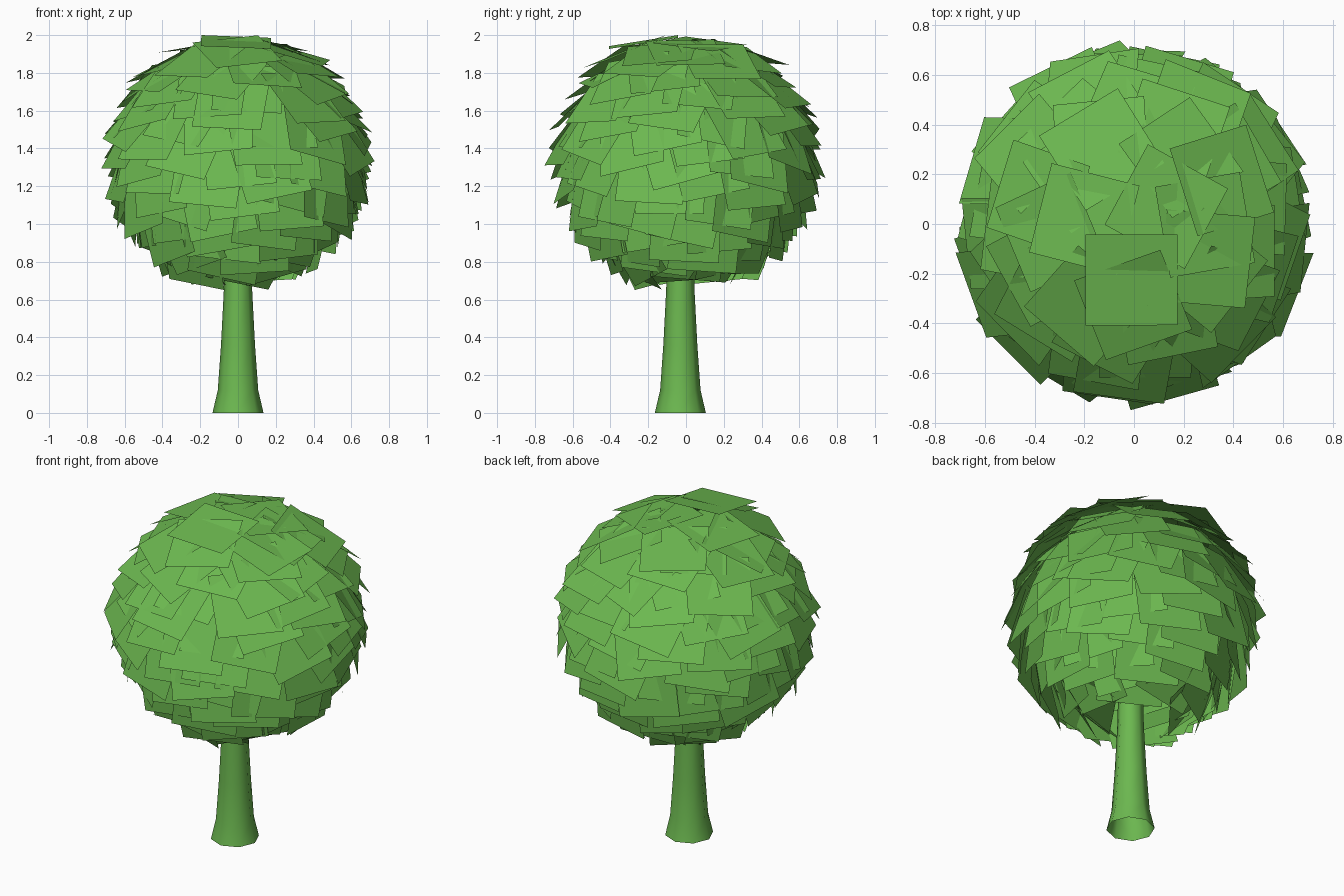
import bpy, bmesh, math, random
from mathutils import Vector, Matrix

cube = bpy.data.objects.get("Cube")
if cube:
    bpy.data.objects.remove(cube, do_unlink=True)

random.seed(11)
UP = Vector((0, 0, 1))
CARD = 0.37                          # side of a square leaf card
CENTRE = Vector((0, 0, 1.34))        # middle of the crown

green = bpy.data.materials.new("leaf_green")
green.use_nodes = True
green.diffuse_color = (0.15, 0.48, 0.08, 1)
green.node_tree.nodes["Principled BSDF"].inputs["Base Color"].default_value = green.diffuse_color


def make_object(name, bm):
    mesh = bpy.data.meshes.new(name)
    bm.to_mesh(mesh)
    bm.free()
    mesh.materials.append(green)
    obj = bpy.data.objects.new(name, mesh)
    bpy.context.collection.objects.link(obj)
    return obj


def add_card(bm, centre, normal, roll):
    """Add one square leaf card, its upper edge pointing up the crown."""
    side = Matrix.Rotation(roll, 3, normal) @ UP.cross(normal).normalized()
    rise = normal.cross(side)
    h = CARD / 2
    corners = [(-h, -h), (h, -h), (h, h), (-h, h)]
    bm.faces.new([bm.verts.new(centre + side * a + rise * b) for a, b in corners])


# Trunk: an open flared tube with eight sides
bm = bmesh.new()
rings = []
for r, z in [(0.135, 0), (0.107, 0.12), (0.09, 0.36), (0.075, 0.65), (0.07, 0.85)]:
    rings.append([bm.verts.new((r * math.cos(k * math.tau / 8),
                                r * math.sin(k * math.tau / 8) - 0.03, z)) for k in range(8)])
for low, high in zip(rings, rings[1:]):
    for k in range(8):
        j = (k + 1) % 8
        bm.faces.new((low[k], low[j], high[j], high[k]))
trunk = make_object("trunk", bm)
for poly in trunk.data.polygons:
    poly.use_smooth = True

# Crown: leaf cards spread evenly over a ball, lower edges flared like shingles
bm = bmesh.new()
COUNT = 150
for i in range(COUNT):
    height = 0.9 - 1.8 * (i + 0.5) / COUNT
    turn = i * math.pi * (3 - math.sqrt(5)) + random.uniform(-0.12, 0.12)
    flat = math.sqrt(1 - height * height)
    out = Vector((flat * math.cos(turn), flat * math.sin(turn), height))
    lift = 0.34 - 0.15 * min(height, 0)
    wobble = Vector([random.uniform(-0.07, 0.07) for _ in range(3)])
    normal = (out + UP * lift + wobble).normalized()
    radius = 0.61 + 0.03 * height + random.uniform(-0.025, 0.025)
    add_card(bm, CENTRE + out * radius, normal, random.uniform(-0.3, 0.3))

# Crown top: overlapping cards that lean outward a little
for x, y, z, lean_x, lean_y, spin in [
        (-0.01, -0.225, 1.965, 0.04, -0.16, 0.0),
        (0.13, 0.07, 1.955, 0.14, 0.06, -0.5),
        (-0.2, 0.02, 1.945, -0.17, 0.02, -0.25),
        (-0.13, 0.3, 1.905, -0.12, 0.28, 0.55),
        (0.29, -0.14, 1.905, 0.28, -0.12, -0.1)]:
    normal = Vector((lean_x, lean_y, 1)).normalized()
    # Spin is measured from the x axis
    add_card(bm, Vector((x, y, z)), normal, spin - math.atan2(normal.x, -normal.y))

# Settle the highest corner at the full height
peak = max(v.co.z for v in bm.verts)
bmesh.ops.translate(bm, verts=bm.verts[:], vec=(0, 0, 2 - peak))
make_object("leaf_crown", bm)
